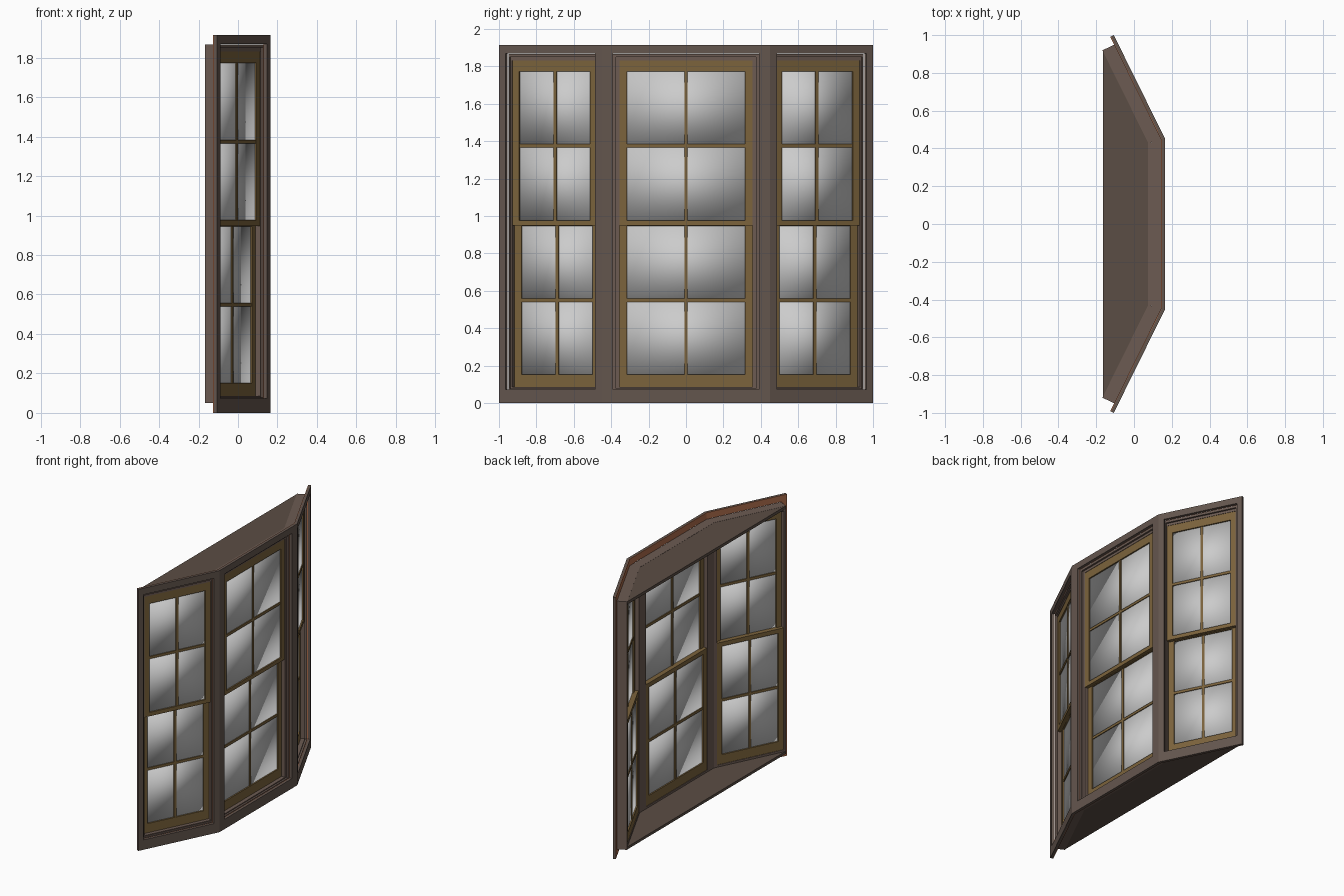
import bpy, bmesh
from mathutils import Vector

if "Cube" in bpy.data.objects:
    bpy.data.objects.remove(bpy.data.objects["Cube"])

T = 0.234                      # mitre slope at the bay corners
C, S = 0.896, 0.443            # direction of the angled side panels


def material(name, rgb):
    m = bpy.data.materials.new(name)
    m.diffuse_color = (*rgb, 1)
    m.use_nodes = True
    m.node_tree.nodes["Principled BSDF"].inputs["Base Color"].default_value = m.diffuse_color
    return m


BROWN = material("dark_brown", (0.127, 0.093, 0.076))
BOARD = material("board_brown", (0.105, 0.075, 0.058))
JAMB = material("jamb_brown", (0.15, 0.105, 0.085))
SASH = material("sash_wood", (0.20, 0.125, 0.045))
ORANGE = material("orange_wood", (0.42, 0.15, 0.07))


class Panel:
    """Wall panel frame: u along the wall, z up, d depth inward from the face."""

    def __init__(self, name, origin, along, normal):
        self.name, self.o = name, Vector(origin)
        self.a, self.n = Vector(along), Vector(normal)

    def point(self, u, z, d):
        p = self.o + self.a * u - self.n * d
        return (p.x, p.y, z)

    def build(self, part, bars, mat=None, smooth=False):
        bm = bmesh.new()
        for u0, u1, z0, z1, d0, d1, m0, m1 in bars:
            v = [bm.verts.new(self.point(u, z, d))
                 for d in (d0, d1)
                 for u, z in ((u0 + m0 * d, z0), (u1 - m1 * d, z0),
                              (u1 - m1 * d, z1), (u0 + m0 * d, z1))]
            bm.faces.new(v[:4])
            bm.faces.new(v[4:][::-1])
            for i in range(4):
                j = (i + 1) % 4
                bm.faces.new((v[i], v[i + 4], v[j + 4], v[j]))
        finish(bm, f"{self.name}_{part}", mat, smooth)


def finish(bm, name, mat=None, smooth=False):
    bmesh.ops.recalc_face_normals(bm, faces=bm.faces)
    for f in bm.faces:
        f.smooth = smooth
    me = bpy.data.meshes.new(name)
    bm.to_mesh(me)
    bm.free()
    if mat:
        me.materials.append(mat)
    bpy.context.collection.objects.link(bpy.data.objects.new(name, me))


def ring(outer, inner, d0, d1, m0=0, m1=0):
    """Four bars around an opening; rectangles are (u0, u1, z0, z1)."""
    a, b, c, e = outer
    p, q, r, s = inner
    return [(a, b, s, e, d0, d1, m0, m1), (a, b, c, r, d0, d1, m0, m1),
            (a, p, r, s, d0, d1, m0, 0), (q, b, r, s, d0, d1, 0, m1)]


def window(p, length, m0, m1, body, opening, step, sash, glass):
    # Face casing with its raw timber back
    case = (0, length, 0, 1.915)
    hole = (*opening, 0.072, 1.868)
    p.build("casing", ring(case, hole, 0, 0.017, m0, m1), BROWN)
    p.build("casing_back", ring(case, hole, 0.017, 0.021, m0, m1), ORANGE)
    # Stepped jamb frame
    bo = (*body, 0.05, 1.867)
    p.build("outer_jamb", ring(bo, (*step, 0.078, 1.85), 0.02, 0.033, m0, m1), JAMB)
    p.build("inner_jamb", ring(bo, (*sash, 0.085, 1.832), 0.033, 0.09, m0, m1), JAMB)
    # Upper sash sits outside, lower sash one step further in
    g0, g1 = glass
    mid = (g0 + g1) / 2
    for label, d, z0, z1, gz0, gz1 in (("upper", 0.036, 0.948, 1.832, 0.976, 1.773),
                                       ("lower", 0.061, 0.085, 0.976, 0.152, 0.945)):
        p.build(label + "_sash", ring((*sash, z0, z1), (g0, g1, gz0, gz1), d, d + 0.025), SASH)
        zm = (gz0 + gz1) / 2
        p.build(label + "_muntins",
                [(mid - 0.009, mid + 0.009, gz0, gz1, d + 0.004, d + 0.021, 0, 0),
                 (g0, g1, zm - 0.009, zm + 0.009, d + 0.004, d + 0.021, 0, 0)], SASH)
        # Softly shaded glass, one sheet per row
        p.build(label + "_glass",
                [(g0, g1, a, b, d + 0.01, d + 0.015, 0, 0) for a, b in ((gz0, zm), (zm, gz1))],
                None, True)


window(Panel("center", (0.165, -0.45, 0), (0, 1, 0), (1, 0, 0)), 0.9, T, T,
       (0, 0.9), (0.06, 0.84), (0.076, 0.824), (0.095, 0.805), (0.135, 0.765))
for name, k in (("right", 1), ("left", -1)):
    window(Panel(name, (0.165, 0.45 * k, 0), (-S, C * k, 0), (C, S * k, 0)), 0.614, T, 0,
           (0, 0.568), (0.041, 0.574), (0.044, 0.561), (0.047, 0.551), (0.087, 0.511))

# Head board and seat board filling the bay
plan = [(0.076, 0.43), (-0.165, 0.917), (-0.165, -0.917), (0.076, -0.43)]
for name, z0, z1 in (("head_board", 1.845, 1.866), ("seat_board", 0.051, 0.07)):
    bm = bmesh.new()
    face = bm.faces.new([bm.verts.new((x, y, z0)) for x, y in plan])
    ext = bmesh.ops.extrude_face_region(bm, geom=[face])
    bmesh.ops.translate(bm, vec=(0, 0, z1 - z0),
                        verts=[g for g in ext["geom"] if isinstance(g, bmesh.types.BMVert)])
    if face.is_valid and len(bm.faces) < 6:
        bm.faces.new([v for v in face.verts])
    finish(bm, name, BOARD)
